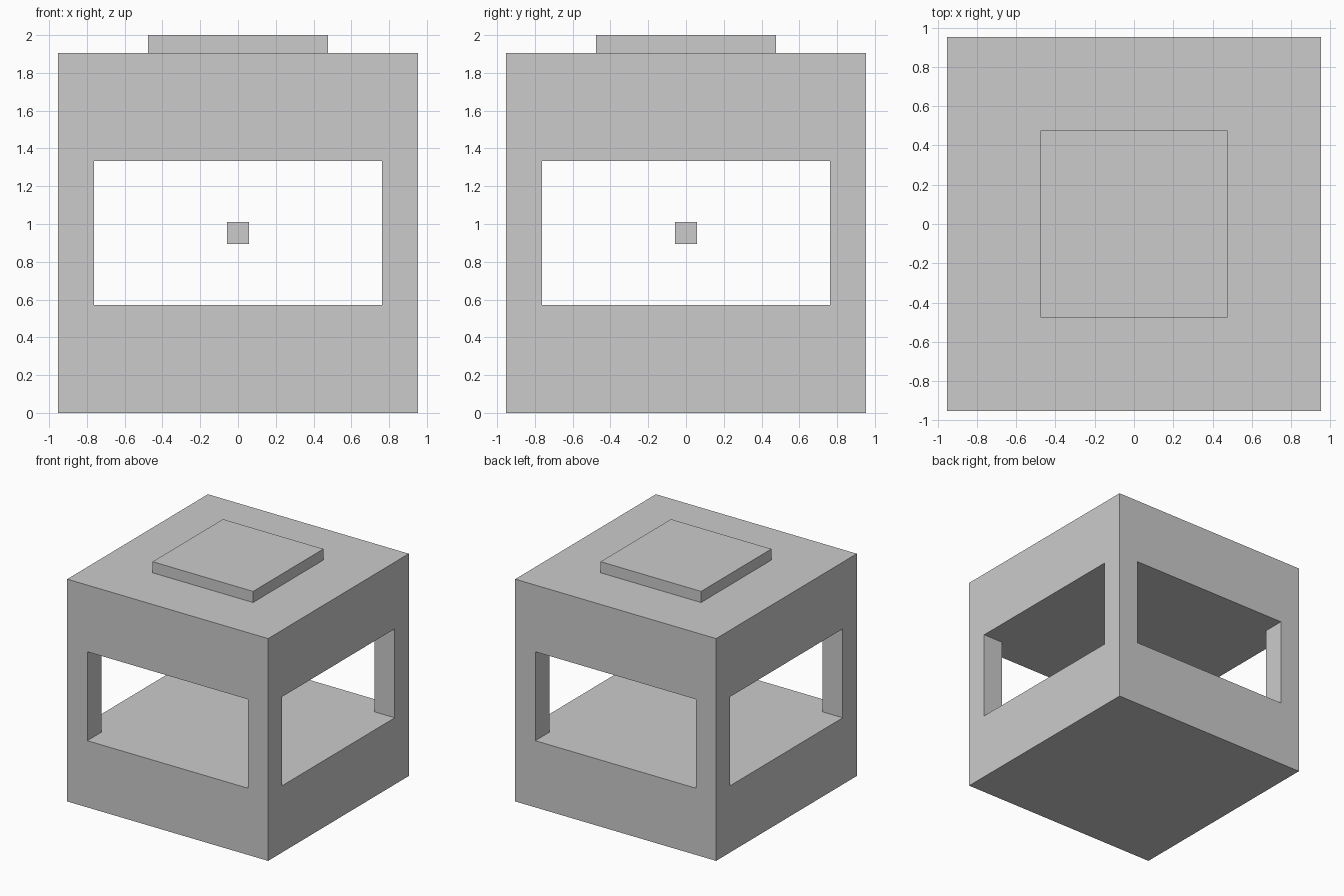
import bpy

if "Cube" in bpy.data.objects:
    bpy.data.objects.remove(bpy.data.objects["Cube"])

U = 2 / 21  # grid unit: the model is 21 units tall


def box(name, size, z_mid):
    """Box centred on the z axis, sizes in grid units."""
    bpy.ops.mesh.primitive_cube_add(size=1, location=(0, 0, z_mid * U))
    ob = bpy.context.object
    ob.name = name
    ob.scale = [s * U for s in size]
    bpy.ops.object.transform_apply(location=False, rotation=False, scale=True)
    return ob


# Main cube housing
body = box("body", (20, 20, 20), 10)

# Window openings cut right through, front to back and side to side
for name, size in (("front_window_cutter", (16, 24, 8)),
                   ("side_window_cutter", (24, 16, 8))):
    cutter = box(name, size, 10)
    mod = body.modifiers.new(name, 'BOOLEAN')
    mod.operation = 'DIFFERENCE'
    mod.solver = 'EXACT'
    mod.object = cutter
    bpy.context.view_layer.objects.active = body
    bpy.ops.object.modifier_apply(modifier=mod.name)
    bpy.data.objects.remove(cutter)

# Raised plate on the roof
box("top_plate", (10, 10, 1), 20.5)

# Small block floating in the middle of the chamber
box("core", (1.2, 1.2, 1.2), 10)
